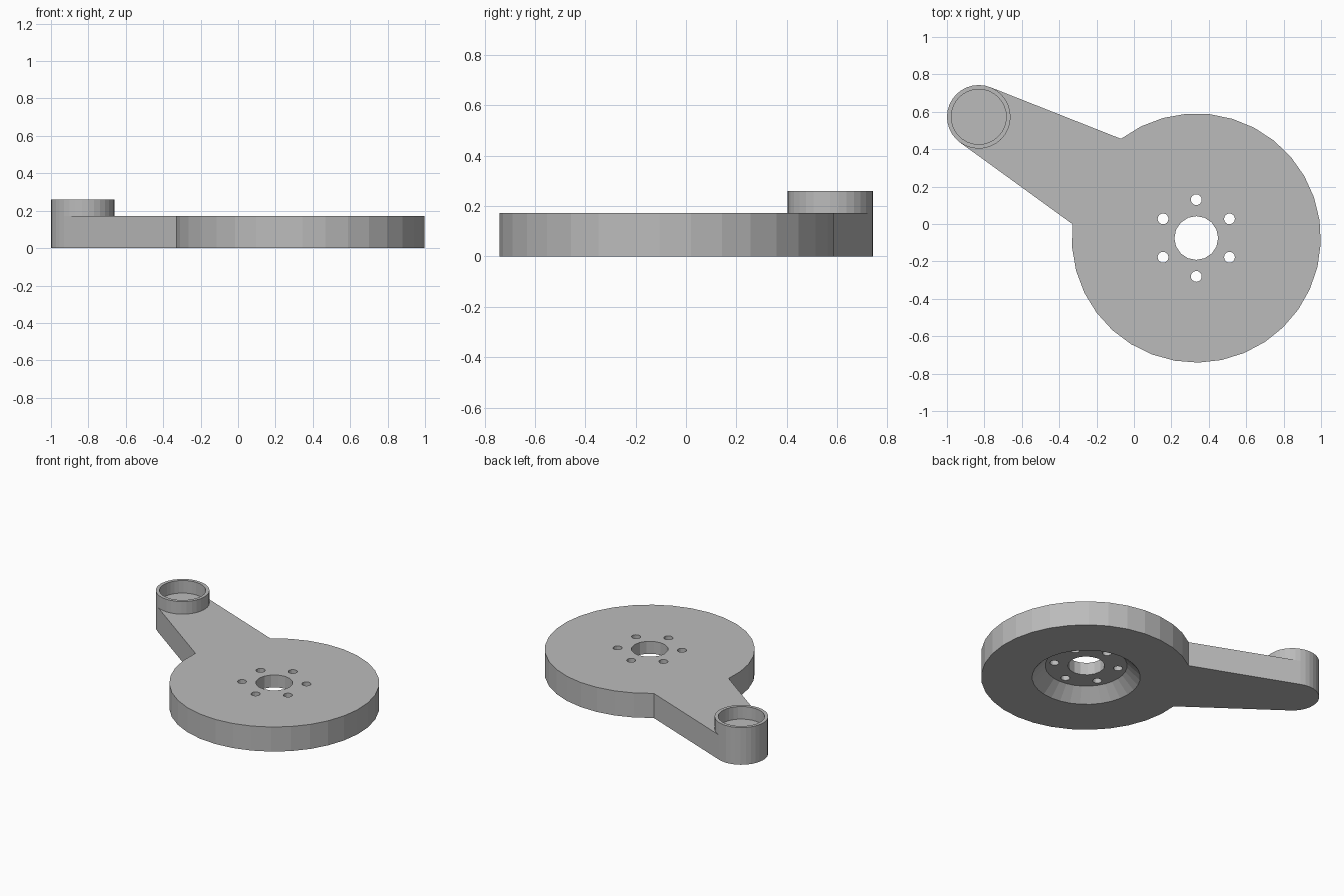
import bpy, bmesh
from math import radians, cos, sin, tau
from mathutils import Matrix, Vector

if "Cube" in bpy.data.objects:
    bpy.data.objects.remove(bpy.data.objects["Cube"])

HUB, HUB_R = (0.333, -0.075), 0.666
CUP, CUP_R, CUP_INNER_R = (-0.83, 0.573), 0.17, 0.147
PLATE_TOP, CUP_TOP = 0.172, 0.26
RECESS_TOP = 0.085

grey = bpy.data.materials.new("plain grey")
grey.use_nodes = True
grey.diffuse_color = (0.5, 0.5, 0.5, 1)
grey.node_tree.nodes["Principled BSDF"].inputs["Base Color"].default_value = (0.5, 0.5, 0.5, 1)


def make_object(name, bm):
    bmesh.ops.recalc_face_normals(bm, faces=bm.faces)
    mesh = bpy.data.meshes.new(name)
    bm.to_mesh(mesh)
    bm.free()
    mesh.materials.append(grey)
    obj = bpy.data.objects.new(name, mesh)
    bpy.context.collection.objects.link(obj)
    return obj


def arc(centre, radius, start, end, steps):
    """Points from start to end angle in degrees, both included."""
    angles = [radians(start + (end - start) * i / steps) for i in range(steps + 1)]
    return [(centre[0] + radius * cos(a), centre[1] + radius * sin(a)) for a in angles]


def cutter(name, centre, r_low, r_high, low, high, sides):
    bm = bmesh.new()
    place = Matrix.Translation((*centre, (low + high) / 2))
    bmesh.ops.create_cone(bm, cap_ends=True, segments=sides, radius1=r_low,
                          radius2=r_high, depth=high - low, matrix=place)
    obj = make_object(name, bm)
    obj.hide_render = True
    return obj


# Disc and tapering arm as one extruded outline
outline = arc(HUB, HUB_R, 127.2, 173.6 - 360, 29) + arc(CUP, CUP_R, 234, 68, 15)
bm = bmesh.new()
base = bm.faces.new([bm.verts.new((x, y, 0)) for x, y in outline])
top = bmesh.ops.extrude_face_region(bm, geom=[base])
bmesh.ops.translate(bm, vec=(0, 0, PLATE_TOP),
                    verts=[v for v in top["geom"] if isinstance(v, bmesh.types.BMVert)])
plate = make_object("disc_and_arm", bm)

# Conical recess underneath, centre bore and ring of bolt holes
cutters = [cutter("recess_cutter", HUB, 0.393, 0.26, -0.05, RECESS_TOP, 32),
           cutter("bore_cutter", HUB, 0.117, 0.117, -0.1, 0.3, 16)]
for i in range(6):
    a = tau * (i + 0.5) / 6
    spot = (HUB[0] + 0.205 * cos(a), HUB[1] + 0.205 * sin(a))
    cutters.append(cutter("bolt_hole_cutter", spot, 0.029, 0.029, -0.1, 0.3, 16))
for c in cutters:
    mod = plate.modifiers.new(c.name, "BOOLEAN")
    mod.operation, mod.solver, mod.object = "DIFFERENCE", "EXACT", c
bpy.context.view_layer.update()
cut_mesh = bpy.data.meshes.new_from_object(
    plate.evaluated_get(bpy.context.evaluated_depsgraph_get()))
plate.modifiers.clear()
plate.data = cut_mesh
for c in cutters:
    bpy.data.objects.remove(c)

# Raised cup rim standing on the end of the arm
bm = bmesh.new()
loops = []
for radius, z in ((CUP_R, PLATE_TOP), (CUP_R, CUP_TOP),
                  (CUP_INNER_R, CUP_TOP), (CUP_INNER_R, PLATE_TOP)):
    ring = arc(CUP, radius, 234, 68, 15)[:-1] + arc(CUP, radius, 68, -126, 17)[:-1]
    loops.append([bm.verts.new((x, y, z)) for x, y in ring])
for lower, upper in zip(loops, loops[1:] + loops[:1]):
    for i in range(len(lower)):
        bm.faces.new((lower[i - 1], lower[i], upper[i], upper[i - 1]))
make_object("cup_rim", bm)
